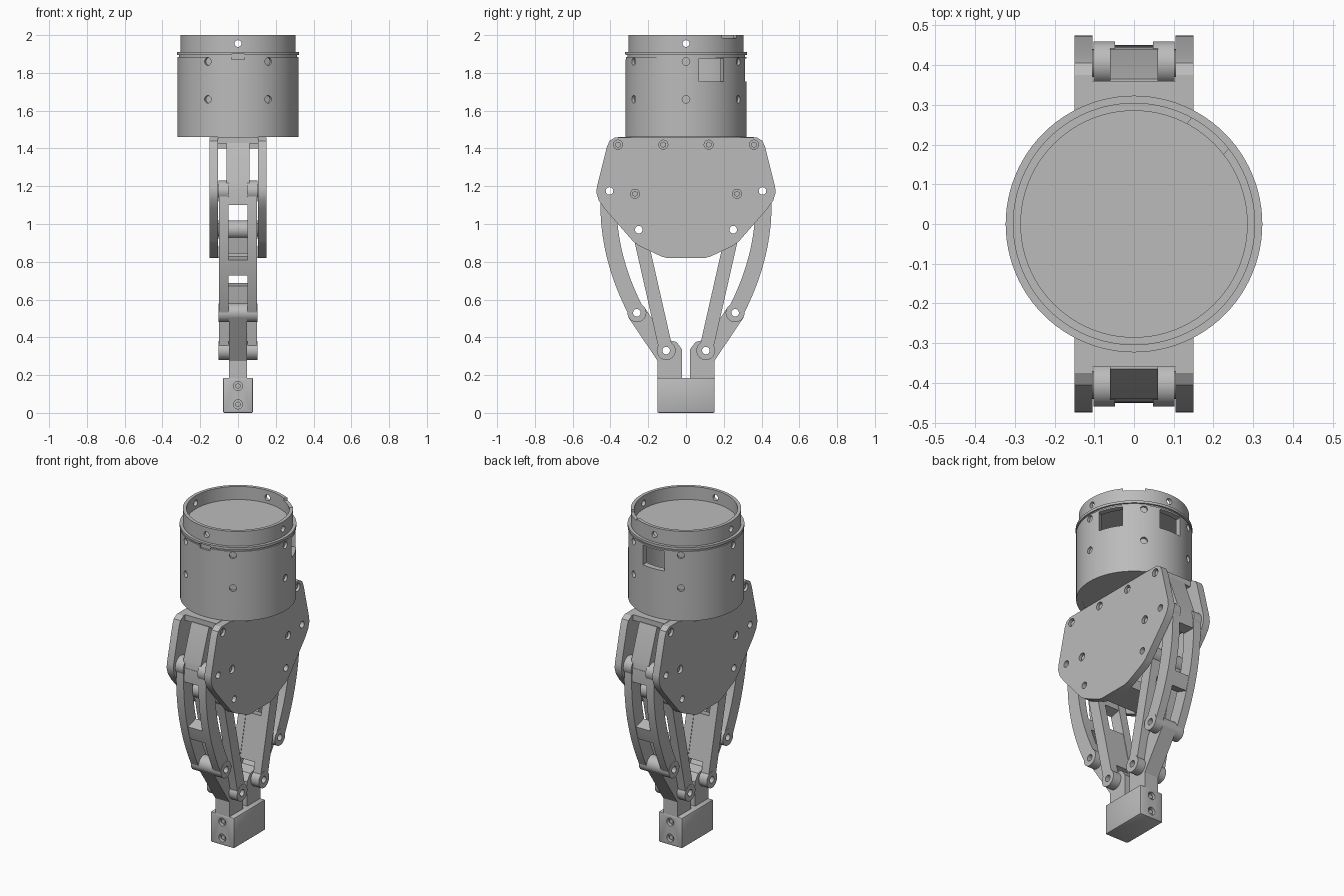
import bpy, bmesh, math
from mathutils import Matrix, Vector

default = bpy.data.objects.get("Cube")
if default:
    bpy.data.objects.remove(default, do_unlink=True)

grey = bpy.data.materials.new("machined grey")
grey.use_nodes = True
grey.diffuse_color = (0.5, 0.5, 0.5, 1)
grey.node_tree.nodes["Principled BSDF"].inputs["Base Color"].default_value = (0.5, 0.5, 0.5, 1)
made = []


# ---- helpers ----
def cyl(bm, start, end, r, seg=24):
    a, b = Vector(start), Vector(end)
    rot = (b - a).to_track_quat('Z', 'Y').to_matrix().to_4x4()
    bmesh.ops.create_cone(bm, cap_ends=True, segments=seg, radius1=r, radius2=r,
                          depth=(b - a).length, matrix=Matrix.Translation((a + b) / 2) @ rot)


def box(bm, lo, hi, turn=0):
    lo, hi = Vector(lo), Vector(hi)
    m = Matrix.Rotation(turn, 4, 'Z') @ Matrix.Translation((lo + hi) / 2)
    return bmesh.ops.create_cube(bm, size=1, matrix=m @ Matrix.Diagonal((*(hi - lo), 1)))["verts"]


def prism(bm, pts, x0, x1):
    """Extrude a (y, z) outline along x."""
    a = [bm.verts.new((x0, y, z)) for y, z in pts]
    b = [bm.verts.new((x1, y, z)) for y, z in pts]
    bm.faces.new(a)
    bm.faces.new(b[::-1])
    for i in range(len(pts)):
        j = (i + 1) % len(pts)
        bm.faces.new((a[i], b[i], b[j], a[j]))


def ribbon(bm, path, z0, z1, half, x0, x1, s, steps=16):
    """Bar of constant width following y = path(z)."""
    left, right = [], []
    for i in range(steps + 1):
        z = z0 + (z1 - z0) * i / steps
        slope = (path(z + 0.01) - path(z - 0.01)) / 0.02
        n = Vector((1, -slope)).normalized() * half
        left.append((s * (path(z) + n.x), z + n.y))
        right.append((s * (path(z) - n.x), z - n.y))
    prism(bm, left + right[::-1], x0, x1)


def lathe(bm, profile, seg=96):
    rings = [[bm.verts.new((r * math.cos(t), r * math.sin(t), z)) for r, z in profile]
             for t in (math.tau * k / seg for k in range(seg))]
    for k, ring in enumerate(rings):
        nxt = rings[(k + 1) % seg]
        for i in range(len(profile)):
            j = (i + 1) % len(profile)
            bm.faces.new((ring[i], nxt[i], nxt[j], ring[j]))


def finish(bm, name):
    bmesh.ops.recalc_face_normals(bm, faces=bm.faces)
    me = bpy.data.meshes.new(name)
    bm.to_mesh(me)
    bm.free()
    ob = bpy.data.objects.new(name, me)
    bpy.context.collection.objects.link(ob)
    return ob


def part(name, bm, cutter=None):
    ob = finish(bm, name)
    if cutter:
        tool = finish(cutter, "cutter")
        tool.hide_render = True
        mod = ob.modifiers.new("cut", 'BOOLEAN')
        mod.object, mod.operation, mod.solver, mod.use_self = tool, 'DIFFERENCE', 'EXACT', True
        bpy.context.view_layer.update()
        me = bpy.data.meshes.new_from_object(ob.evaluated_get(bpy.context.evaluated_depsgraph_get()))
        ob.modifiers.clear()
        ob.data = me
        bpy.data.objects.remove(tool, do_unlink=True)
    ob.data.materials.clear()
    ob.data.materials.append(grey)
    made.append(ob)


OUT_TOP, IN_TOP, OUT_LOW, IN_LOW = (.405, 1.175), (.25, .97), (.26, .53), (.105, .33)


def pin_holes(*pivots, sides=(1, -1)):
    bm = bmesh.new()
    for y, z in pivots:
        for s in sides:
            cyl(bm, (-.3, s * y, z), (.3, s * y, z), .02)
    return bm


# ---- drum: shell, windows, notches and screw holes ----
bm = bmesh.new()
lathe(bm, [(.285, 1.46), (.32, 1.46), (.32, 1.885), (.313, 1.885), (.313, 1.895), (.323, 1.895),
           (.323, 1.91), (.305, 1.91), (.305, 2), (.285, 2)])
cut = bmesh.new()
for deg in (25.5, 90):
    box(cut, (.25, -.072, 1.755), (.4, .072, 1.875), math.radians(deg))
box(cut, (.308, -.035, 1.87), (.4, .035, 1.9), math.radians(-90))
box(cut, (.25, -.06, 1.985), (.4, .06, 2.1), math.radians(50))
for k in range(6):
    d = Vector((math.cos(k * math.pi / 3), math.sin(k * math.pi / 3), 0))
    for z in (1.66, 1.86):
        cyl(cut, d * .304 + Vector((0, 0, z)), d * .4 + Vector((0, 0, z)), .02)
for k in range(4):
    d = Vector((math.cos(k * math.pi / 2), math.sin(k * math.pi / 2), 0))
    cyl(cut, d * .25 + Vector((0, 0, 1.955)), d * .4 + Vector((0, 0, 1.955)), .018)
part("drum_shell", bm, cut)

for name, z0, z1 in (("drum_floor", 1.9, 1.92), ("drum_base", 1.462, 1.49)):
    bm = bmesh.new()
    cyl(bm, (0, 0, z0), (0, 0, z1), .288, 96)
    part(name, bm)

# ---- side plates with pivot holes and sunk screws ----
half = [(.1, .82), (.13, .828), (.25, .885), (.28, .908), (.43, 1.08), (.462, 1.125), (.474, 1.165),
        (.472, 1.195), (.418, 1.41), (.405, 1.44), (.375, 1.458)]
outline = half + [(-y, z) for y, z in half[::-1]]
screws = [(s * y, z) for s in (1, -1) for y, z in ((.36, 1.42), (.12, 1.42), (.27, 1.16))]
for s, side in ((1, "left"), (-1, "right")):
    bm = bmesh.new()
    prism(bm, outline, s * .105, s * .15)
    cut = pin_holes(OUT_TOP, IN_TOP)
    for y, z in screws:
        cyl(cut, (s * .125, y, z), (s * .2, y, z), .024)
    part(side + "_side_plate", bm, cut)
    bm = bmesh.new()
    for y, z in screws:
        cyl(bm, (s * .12, y, z), (s * .14, y, z), .016, 6)
    part(side + "_plate_screws", bm)

# ---- frame between the plates ----
bm = bmesh.new()
box(bm, (-.105, -.36, 1.425), (.105, .36, 1.46))
for s in (1, -1):
    prism(bm, [(s * .06, 1.4), (s * .06, 1.43), (s * .105, 1.43)][:2]
          + [(s * .2, 1.43), (s * .2, 1.4)], -.105, .105)
part("top_spacer", bm)
bm = bmesh.new()
box(bm, (-.105, -.1, .82), (.105, .1, .88))
part("bottom_spacer", bm)


def outer_path(z):
    return .41 - .46 * (1.1 - z) ** 2


def inner_path(z):
    return .105 + .2266 * (z - .33)


# ---- two mirrored fingers ----
for s, end in ((-1, "front"), (1, "back")):
    # lug carrying the upper pivot
    bm = bmesh.new()
    prism(bm, [(s * y, z) for y, z in ((.22, 1.43), (.365, 1.43), (.44, 1.23), (.445, 1.18),
                                       (.425, 1.14), (.39, 1.12), (.22, 1.12))], -.06, .06)
    part(end + "_pivot_lug", bm, pin_holes(OUT_TOP, sides=(s,)))

    # outer curved link and inner straight link: twin bars, webs and end bosses
    links = (("outer_link", outer_path, OUT_TOP, OUT_LOW, .043, .055, ((1.1, 1.18), (.74, .82))),
             ("inner_link", inner_path, IN_TOP, IN_LOW, .036, .05, ((.85, .97), (.42, .68))))
    for name, path, top, low, width, boss, webs in links:
        bm = bmesh.new()
        for x in (1, -1):
            ribbon(bm, path, low[1], top[1], width, x * .05, x * .1, s)
            cyl(bm, (x * .048, s * top[0], top[1]), (x * .102, s * top[0], top[1]), boss, 32)
            cyl(bm, (x * .048, s * low[0], low[1]), (x * .102, s * low[0], low[1]), .05, 32)
        for z0, z1 in webs:
            ribbon(bm, path, z0, z1, width - .003, -.052, .052, s, 6)
        if name == "inner_link":
            cyl(bm, (-.052, s * top[0], top[1]), (.052, s * top[0], top[1]), boss - .002, 32)
        part(end + "_" + name, bm, pin_holes(top, low, sides=(s,)))

    # washers between link and plate
    bm = bmesh.new()
    for x in (1, -1):
        for y, z in (OUT_TOP, IN_TOP):
            cyl(bm, (x * .1, s * y, z), (x * .106, s * y, z), .035)
    part(end + "_washers", bm, pin_holes(OUT_TOP, IN_TOP, sides=(s,)))

    # fingertip lever
    bm = bmesh.new()
    prism(bm, [(s * y, z) for y, z in ((.02, .17), (.02, .335), (.05, .375), (.11, .39), (.22, .56),
                                       (.305, .505), (.15, .275), (.15, .17))], -.048, .048)
    cyl(bm, (-.049, s * .26, .53), (.049, s * .26, .53), .05, 32)
    part(end + "_finger", bm, pin_holes(OUT_LOW, IN_LOW, sides=(s,)))

    # gripping pad with two sunk screws
    bm = bmesh.new()
    box(bm, (-.08, min(0, s * .152), 0), (.08, max(0, s * .152), .186))
    outer = [e for e in bm.edges if all(abs(v.co.y) > .1 for v in e.verts)
             or abs(e.verts[0].co.y - e.verts[1].co.y) > .1]
    bmesh.ops.bevel(bm, geom=outer, offset=.008, segments=2, profile=.5, affect='EDGES')
    cut, heads = bmesh.new(), bmesh.new()
    for z in (.045, .142):
        cyl(cut, (0, s * .13, z), (0, s * .2, z), .024)
        cyl(heads, (0, s * .125, z), (0, s * .143, z), .015, 6)
    part(end + "_pad", bm, cut)
    part(end + "_pad_screws", heads)

# ---- smooth shading with sharp edges kept ----
bpy.ops.object.select_all(action='DESELECT')
for ob in made:
    ob.select_set(True)
bpy.context.view_layer.objects.active = made[0]
bpy.ops.object.shade_smooth_by_angle(angle=math.radians(30))
